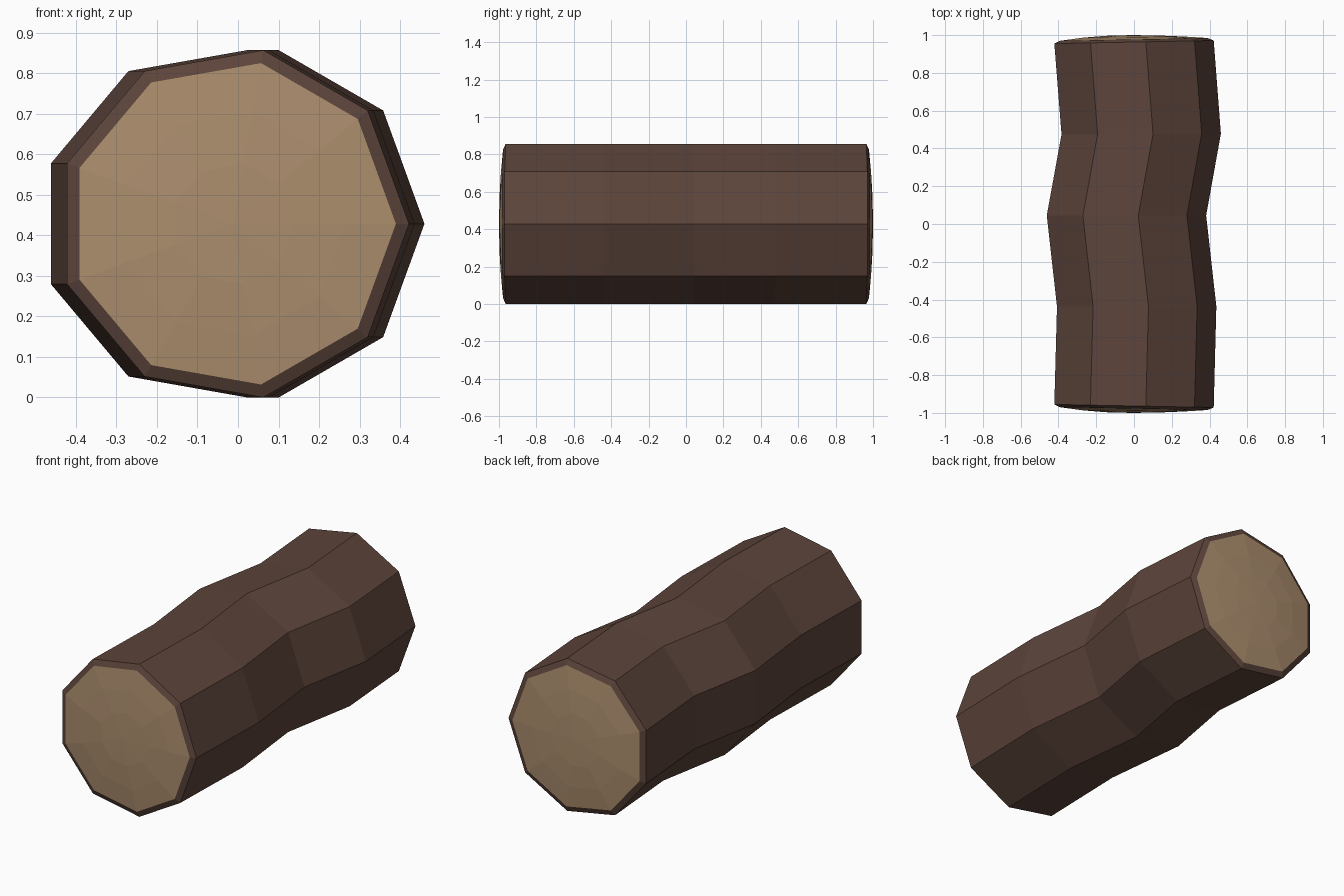
import bpy, bmesh
from math import cos, sin, tau

if "Cube" in bpy.data.objects:
    bpy.data.objects.remove(bpy.data.objects["Cube"])

SIDES, R, CZ = 9, 0.435, 0.4285


def material(name, color):
    m = bpy.data.materials.new(name)
    m.diffuse_color = (*color, 1)
    m.use_nodes = True
    m.node_tree.nodes["Principled BSDF"].inputs["Base Color"].default_value = m.diffuse_color
    return m


bark = material("bark", (0.107, 0.058, 0.043))
wood = material("cut_wood", (0.41, 0.27, 0.155))


def ring(bm, x, y, r, slope=0.0):
    pts = [(r * cos(tau * i / SIDES), r * sin(tau * i / SIDES)) for i in range(SIDES)]
    return [bm.verts.new((x + a, y + slope * a, CZ + b)) for a, b in pts]


def bridge(bm, a, b):
    for i in range(SIDES):
        j = (i + 1) % SIDES
        bm.faces.new((a[i], a[j], b[j], b[i]))


def finish(bm, name, mat):
    me = bpy.data.meshes.new(name)
    bm.to_mesh(me)
    bm.free()
    me.materials.append(mat)
    ob = bpy.data.objects.new(name, me)
    bpy.context.collection.objects.link(ob)


# Bark: wavy nine-sided tube with a bevelled rim at each end (x, y, radius, tilt)
sections = [(-0.013, -0.977, 0.4026, -0.019), (-0.013, -0.963, R, -0.019),
            (0.001, -0.437, R, 0), (-0.053, 0.045, R, 0), (0.025, 0.476, R, 0.005),
            (-0.013, 0.963, R, 0.019), (-0.013, 0.977, 0.4026, 0.019)]
bm = bmesh.new()
rings = [ring(bm, *s) for s in sections]
for a, b in zip(rings, rings[1:]):
    bridge(bm, a, b)
bmesh.ops.recalc_face_normals(bm, faces=bm.faces)
finish(bm, "bark", bark)

# Cut ends: shallow domes of concentric rings
for side, name in ((-1, "front_cut_end"), (1, "back_cut_end")):
    bm = bmesh.new()
    dome = [(0.977, 0.4026, 0.019), (0.989, 0.28, 0.012), (0.997, 0.15, 0.005)]
    rings = [ring(bm, -0.013, side * y, r, side * t) for y, r, t in dome]
    for a, b in zip(rings, rings[1:]):
        bridge(bm, a, b)
    tip = bm.verts.new((-0.013, side, CZ))
    for i in range(SIDES):
        bm.faces.new((rings[-1][i], rings[-1][(i + 1) % SIDES], tip))
    bmesh.ops.recalc_face_normals(bm, faces=bm.faces)
    # Open shell: make sure the faces point outwards
    if sum(f.normal.y for f in bm.faces) * side < 0:
        bmesh.ops.reverse_faces(bm, faces=bm.faces)
    finish(bm, name, wood)
